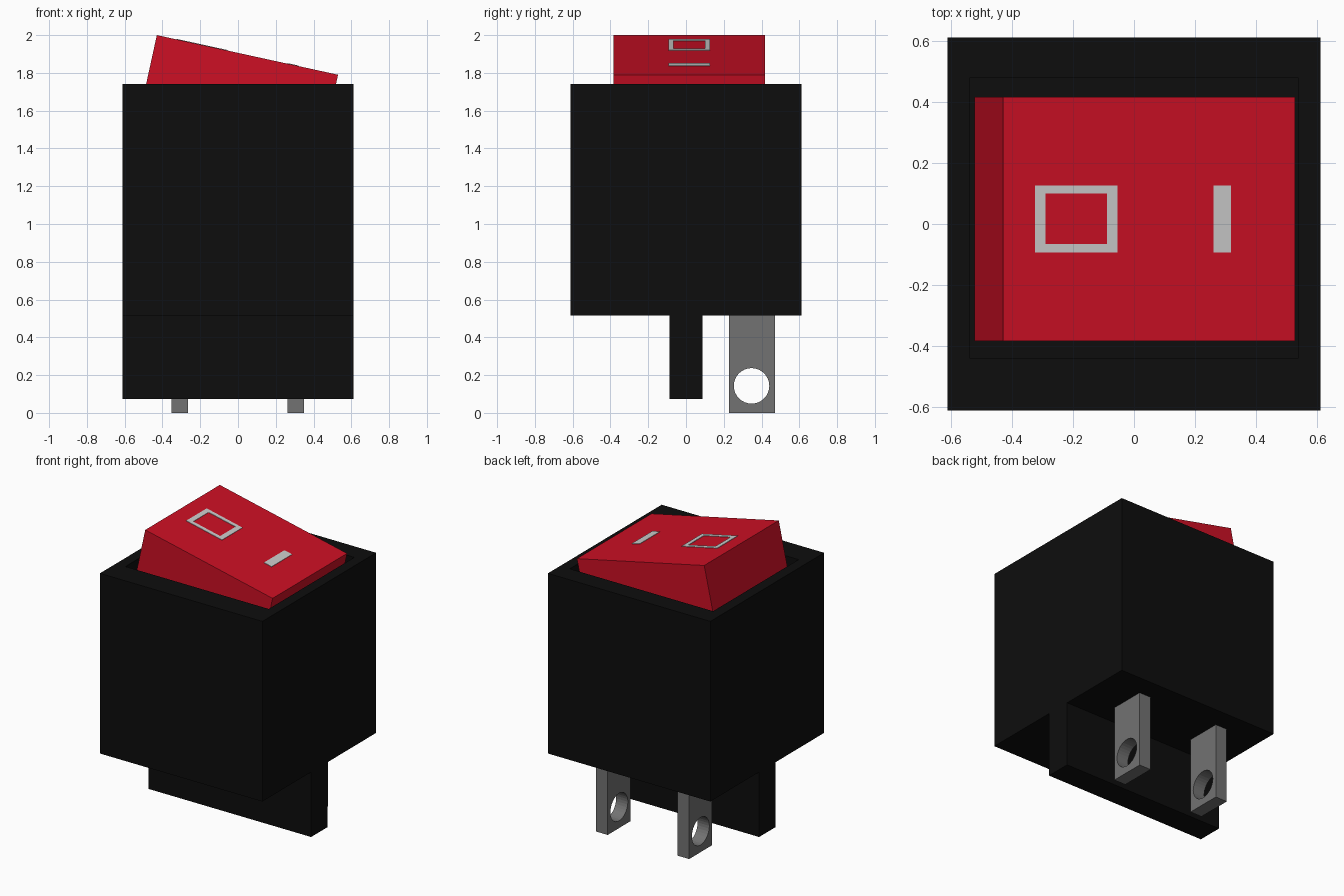
import bpy, bmesh, math
from mathutils import Matrix, Vector

cube = bpy.data.objects.get("Cube")
if cube:
    bpy.data.objects.remove(cube, do_unlink=True)


def material(name, color):
    m = bpy.data.materials.new(name)
    m.use_nodes = True
    m.diffuse_color = (*color, 1)
    m.node_tree.nodes["Principled BSDF"].inputs["Base Color"].default_value = (*color, 1)
    return m


black = material("black plastic", (0.004, 0.004, 0.004))
red = material("red plastic", (0.61, 0.005, 0.018))
grey = material("metal grey", (0.17, 0.17, 0.17))
pale = material("pale grey paint", (0.6, 0.6, 0.6))


def boxes(name, bounds, mat, frame=Matrix()):
    """One object of boxes, each given by its low and high corner."""
    bm = bmesh.new()
    for low, high in bounds:
        low, high = Vector(low), Vector(high)
        place = Matrix.Translation((low + high) / 2) @ Matrix.Diagonal((*(high - low), 1))
        bmesh.ops.create_cube(bm, size=1, matrix=place)
    mesh = bpy.data.meshes.new(name)
    bm.to_mesh(mesh)
    bm.free()
    mesh.materials.append(mat)
    ob = bpy.data.objects.new(name, mesh)
    ob.matrix_world = frame
    bpy.context.collection.objects.link(ob)
    return ob


def cut(target, cutter):
    """Subtract the cutter, then remove it."""
    cutter.hide_render = True
    mod = target.modifiers.new("cut", "BOOLEAN")
    mod.operation = "DIFFERENCE"
    mod.solver = "EXACT"
    mod.object = cutter
    bpy.context.view_layer.objects.active = target
    bpy.ops.object.modifier_apply(modifier=mod.name)
    bpy.data.objects.remove(cutter, do_unlink=True)


# Housing with a recess for the rocker
W = 0.612
housing = boxes("housing", [((-W, -W, 0.515), (W, W, 1.742))], black)
cut(housing, boxes("recess_cutter", [((-0.54, -0.44, 1.33), (0.54, 0.48, 1.9))], black))

# Divider plate under the housing
boxes("divider_plate", [((-W, -0.087, 0.073), (W, 0.087, 0.515))], black)

# Tilted rocker: its frame sits at the middle of the top face
tilt = math.atan2(0.21, 0.96)
frame = Matrix.Translation((0.05, 0.0165, 1.895)) @ Matrix.Rotation(tilt, 4, "Y")
L, D = 0.491, 0.401
boxes("rocker", [((-L, -D, -0.44), (L, D, 0))], red, frame)

# Painted marks on the rocker
H, T = 0.11, 0.003
x0, x1, bx, by = -0.384, -0.108, 0.034, 0.027
boxes("off_mark", [
    ((x0, -H, 0), (x0 + bx, H, T)),
    ((x1 - bx, -H, 0), (x1, H, T)),
    ((x0 + bx, -H, 0), (x1 - bx, by - H, T)),
    ((x0 + bx, H - by, 0), (x1 - bx, H, T)),
], pale, frame)
boxes("on_mark", [((0.216, -H, 0), (0.275, H, T))], pale, frame)

# Two metal terminals with round holes
for side, x in (("right", -0.309), ("left", 0.305)):
    blade = boxes(side + "_terminal", [((x - 0.044, 0.227, 0), (x + 0.044, 0.47, 0.515))], grey)
    bpy.ops.mesh.primitive_cylinder_add(vertices=32, radius=0.094, depth=0.3,
                                        location=(x, 0.347, 0.143),
                                        rotation=(0, math.pi / 2, 0))
    cut(blade, bpy.context.object)
